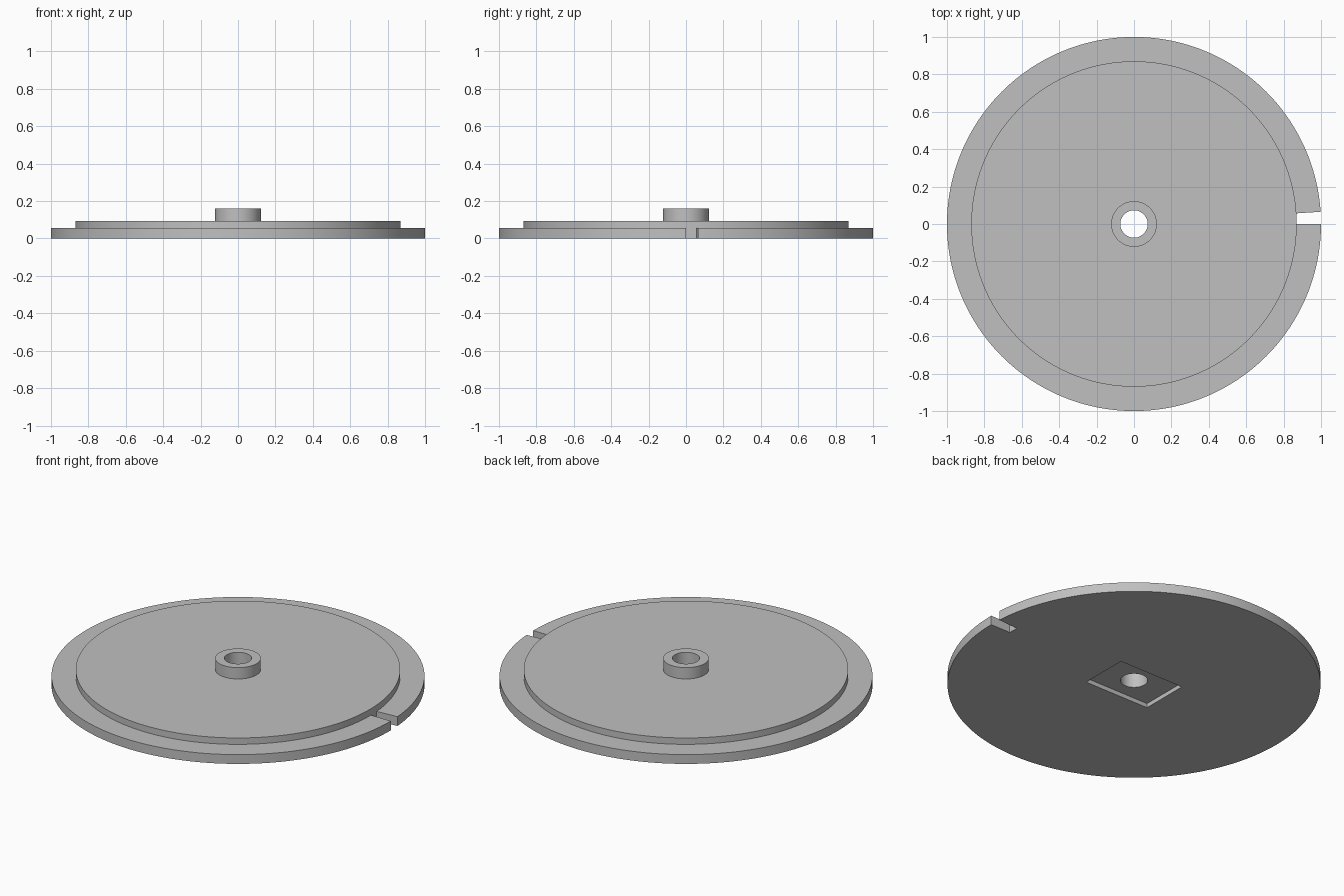
import bpy, bmesh, math

if "Cube" in bpy.data.objects:
    bpy.data.objects.remove(bpy.data.objects["Cube"])

SEG = 192                    # facets around the disc
SLOT_SEG = 2                 # facets left out for the rim slot (3.75 degrees)
R_HOLE, R_HUB, R_PLATE, R_RIM = 0.073, 0.122, 0.87, 1.0
Z_RIM, Z_PLATE, Z_HUB = 0.055, 0.093, 0.16
POCKET = (0.426, 0.29, 0.025)

grey = bpy.data.materials.new("plain grey")
grey.diffuse_color = (0.527, 0.527, 0.527, 1)
grey.use_nodes = True
grey.node_tree.nodes["Principled BSDF"].inputs["Base Color"].default_value = grey.diffuse_color

# Stepped disc: closed profile (radius, height) turned about z
profile = [(R_HOLE, 0), (R_PLATE, 0), (R_RIM, 0), (R_RIM, Z_RIM), (R_PLATE, Z_RIM),
           (R_PLATE, Z_PLATE), (R_HUB, Z_PLATE), (R_HUB, Z_HUB), (R_HOLE, Z_HUB)]
RIM_EDGES = (1, 2, 3)        # profile edges that belong to the outer rim
n = len(profile)

bm = bmesh.new()
rings = []
for i in range(SEG):
    a = 2 * math.pi * i / SEG
    rings.append([bm.verts.new((r * math.cos(a), r * math.sin(a), z)) for r, z in profile])
for i in range(SEG):
    p, q = rings[i], rings[(i + 1) % SEG]
    for k in range(n):
        if i < SLOT_SEG and k in RIM_EDGES:
            continue
        m = (k + 1) % n
        bm.faces.new((p[k], q[k], q[m], p[m]))

# Slot walls: two radial sides and the inner end
for i in (0, SLOT_SEG):
    bm.faces.new([rings[i][k] for k in (1, 2, 3, 4)])
for i in range(SLOT_SEG):
    p, q = rings[i], rings[i + 1]
    bm.faces.new((p[1], q[1], q[4], p[4]))
# Drop the unused rim vertices inside the slot
bmesh.ops.delete(bm, geom=[v for v in bm.verts if not v.link_faces], context='VERTS')
bmesh.ops.recalc_face_normals(bm, faces=bm.faces)

mesh = bpy.data.meshes.new("stepped_disc")
bm.to_mesh(mesh)
bm.free()
mesh.materials.append(grey)
disc = bpy.data.objects.new("stepped_disc", mesh)
bpy.context.collection.objects.link(disc)

# Rectangular pocket in the underside
bpy.ops.mesh.primitive_cube_add(size=1, location=(0, 0, 0))
cutter = bpy.context.object
cutter.name = "pocket_cutter"
cutter.scale = (POCKET[0], POCKET[1], 2 * POCKET[2])
cutter.hide_render = True
cutter.data.materials.append(grey)
cut = disc.modifiers.new("pocket", 'BOOLEAN')
cut.operation = 'DIFFERENCE'
cut.solver = 'EXACT'
cut.object = cutter

bpy.ops.object.select_all(action='DESELECT')
disc.select_set(True)
bpy.context.view_layer.objects.active = disc
bpy.ops.object.modifier_apply(modifier=cut.name)
bpy.data.objects.remove(cutter)
bpy.ops.object.shade_smooth_by_angle(angle=math.radians(30))
